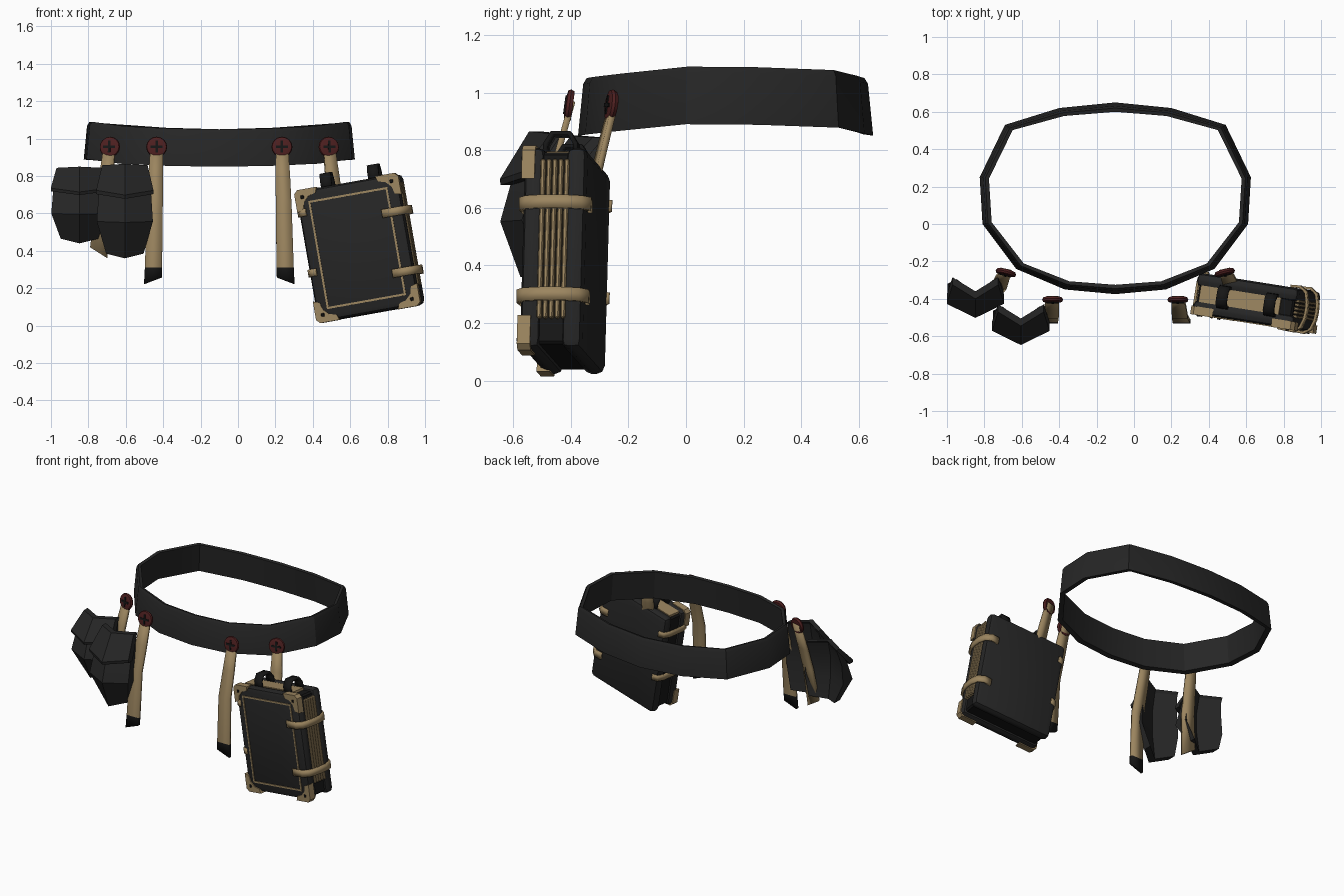
import bpy, bmesh, math
from mathutils import Matrix, Vector

cube = bpy.data.objects.get("Cube")
if cube:
    bpy.data.objects.remove(cube, do_unlink=True)


def material(name, r, g, b):
    m = bpy.data.materials.new(name)
    m.use_nodes = True
    m.diffuse_color = (r, g, b, 1)
    node = next(n for n in m.node_tree.nodes if n.type == 'BSDF_PRINCIPLED')
    node.inputs["Base Color"].default_value = (r, g, b, 1)
    node.inputs["Roughness"].default_value = 0.8
    return m


CHARCOAL = material("charcoal leather", .019, .019, .019)
BLACK = material("black trim", .008, .008, .008)
TAN = material("tan leather", .33, .235, .115)
RED = material("dark red button", .075, .014, .014)


def finish(bm, name, mats, matrix=None, angle=30):
    bmesh.ops.recalc_face_normals(bm, faces=bm.faces)
    mesh = bpy.data.meshes.new(name)
    bm.to_mesh(mesh)
    bm.free()
    obj = bpy.data.objects.new(name, mesh)
    bpy.context.collection.objects.link(obj)
    for m in mats:
        mesh.materials.append(m)
    if matrix:
        obj.matrix_world = matrix
    bpy.ops.object.select_all(action='DESELECT')
    obj.select_set(True)
    bpy.context.view_layer.objects.active = obj
    bpy.ops.object.shade_smooth_by_angle(angle=math.radians(angle))
    return obj


def box(name, center, size, mat, matrix=None, bevel=0, segments=2):
    bm = bmesh.new()
    bmesh.ops.create_cube(bm, size=1)
    bmesh.ops.scale(bm, vec=size, verts=bm.verts)
    if bevel:
        bmesh.ops.bevel(bm, geom=bm.edges[:], offset=bevel, segments=segments,
                        profile=.5, affect='EDGES')
    bmesh.ops.translate(bm, vec=center, verts=bm.verts)
    return finish(bm, name, [mat], matrix)


def loft(name, rings, mat, closed=False, matrix=None):
    """Skin between rings; closed joins the last ring to the first."""
    bm = bmesh.new()
    loops = [[bm.verts.new(p) for p in ring] for ring in rings]
    pairs = list(zip(loops, loops[1:]))
    if closed:
        pairs.append((loops[-1], loops[0]))
    n = len(loops[0])
    for a, b in pairs:
        for i in range(n):
            j = (i + 1) % n
            bm.faces.new((a[i], a[j], b[j], b[i]))
    if not closed:
        bm.faces.new(loops[0])
        bm.faces.new(loops[-1])
    return finish(bm, name, [mat], matrix)


def ribbon(name, pts, widths, across, thick, mats, matrix=None, slant=0, tip=False):
    """Flat band along pts; the last segment may take the second material."""
    bm = bmesh.new()
    across = Vector(across).normalized()
    rows = []
    for i, (p, w) in enumerate(zip(pts, widths)):
        drop = Vector((0, 0, slant if i == len(pts) - 1 else 0))
        half = across * w / 2
        rows.append((bm.verts.new(Vector(p) - half + drop),
                     bm.verts.new(Vector(p) + half - drop)))
    for a, b in zip(rows, rows[1:]):
        bm.faces.new((a[0], a[1], b[1], b[0]))
    bm.faces.ensure_lookup_table()
    if tip:
        bm.faces[-1].material_index = 1
    obj = finish(bm, name, mats, matrix)
    mod = obj.modifiers.new("thickness", 'SOLIDIFY')
    mod.thickness = thick
    mod.offset = 0
    return obj


# Waist belt: one half outline as x, y and lift, mirrored about its centre line
half = [(0, -.375, 0), (.27, -.35, .004), (.53, -.24, .016), (.71, 0, .04),
        (.725, .25, .038), (.59, .53, .028), (.3, .62, .008), (0, .65, 0)]
outline = half + [(-x, y, l) for x, y, l in half[-2:0:-1]]
CX, CY = -.1, .135


def belt_section(x, y, lift):
    d = Vector((x, y - CY))
    section = []
    for inset, z in ((0, .85), (.018, 1.03), (.03, 1.05), (.05, 1.045), (.035, .855)):
        p = d * (1 - inset / d.length)
        section.append((CX + p.x, CY + p.y, z + lift))
    return section


loft("belt", [belt_section(*p) for p in outline], CHARCOAL, closed=True)


# Buttons with crossed slots
def button(side, x, y, turn):
    m = (Matrix.Translation((x, y, .955)) @ Matrix.Rotation(turn, 4, 'Z')
         @ Matrix.Rotation(math.radians(82), 4, 'X'))
    rings = [[(r * math.cos(a), r * math.sin(a), z)
              for a in [math.tau * k / 16 for k in range(16)]]
             for r, z in ((.05, -.012), (.056, 0), (.052, .01), (.035, .014))]
    loft(side + "_button", rings, RED, matrix=m)
    for k, size in enumerate(((.065, .013, .008), (.013, .065, .008))):
        box(f"{side}_button_slot_{k}", (0, 0, .014), size, BLACK, m)


# Hanging straps, mirrored about the belt centre
for side, s in (("right", -1), ("left", 1)):
    button(side + "_inner", CX + s * .335, -.405, 0)
    ribbon(side + "_inner_strap",
           [(CX + s * .335, -.395, .97), (CX + s * .34, -.445, .79),
            (CX + s * .345, -.495, .62), (CX + s * .352, -.515, .31),
            (CX + s * .355, -.52, .24)],
           (.065, .078, .085, .092, .095), (1, 0, 0), .022, [TAN, BLACK],
           slant=s * .018, tip=True)
    button(side + "_outer", CX + s * .585, -.26, s * math.radians(14))
    end = .39 if s < 0 else .6
    ribbon(side + "_outer_strap",
           [(CX + s * .585, -.25, .97), (CX + s * .605, -.295, .79),
            (CX + s * .62, -.33, .64), (CX + s * .645, -.355, end)],
           (.06, .075, .082, .09), (1, s * .22, 0), .022, [TAN], slant=.028)


# Belt pouches: chevron sections for the body and the overhanging flap
def chevron(x, w, front, back, z, z_side):
    arm = .075
    return [(x - w, back + arm, z_side), (x, back, z), (x + w, back + arm, z_side),
            (x + w, front + arm, z_side), (x, front, z), (x - w, front + arm, z_side)]


def pouch(name, x, y, z, h):
    loft(name + "_body", [chevron(x, .1, y + .07, y + .13, z, z + .025),
                          chevron(x, .15, y, y + .105, z + .38 * h, z + .39 * h),
                          chevron(x, .14, y + .045, y + .105, z + .7 * h, z + .7 * h),
                          chevron(x, .12, y + .1, y + .13, z + .96 * h, z + .95 * h)],
         CHARCOAL)
    loft(name + "_flap", [chevron(x, .153, y + .002, y + .04, z + .63 * h, z + .68 * h),
                          chevron(x, .153, y - .002, y + .05, z + .67 * h, z + .72 * h),
                          chevron(x, .122, y + .1, y + .14, z + h, z + .985 * h)],
         CHARCOAL)


pouch("front_pouch", -.605, -.645, .36, .505)
pouch("side_pouch", -.848, -.5, .44, .41)

# Travel case: all parts share one tilted frame
CASE = (Matrix.Translation((.655, -.42, .415)) @ Matrix.Rotation(math.radians(-9), 4, 'Z')
        @ Matrix.Rotation(math.radians(-10), 4, 'Y'))
W, H, F = .56, .71, .11
for label, s in (("front", -1), ("back", 1)):
    box(f"case_{label}_cover", (0, s * .073, 0), (W, .074, H), CHARCOAL, CASE, .03)
box("case_core", (0, 0, 0), (W - .035, .12, H - .035), BLACK, CASE, .01, 1)
box("case_top_panel", (-.03, 0, H / 2 - .012), (.44, .09, .02), TAN, CASE)
for k in range(5):
    box(f"case_side_slat_{k}", (W / 2 - .012, (k - 2) * .021, .03),
        (.034, .016, .56), TAN, CASE, .004, 1)

# Thin border on the front cover
for s, label in ((-1, "lower_or_left"), (1, "upper_or_right")):
    box(f"border_{label}_rail", (0, -F - .001, s * .288), (.435, .008, .011), TAN, CASE)
    box(f"border_{label}_stile", (s * .212, -F - .001, 0), (.011, .008, .576), TAN, CASE)

# Corner guards with rivets
guard = [(0, .02), (.02, 0), (.125, 0), (.115, .03), (.075, .04),
         (.045, .07), (.035, .11), (0, .12)]
for sx in (-1, 1):
    for sz in (-1, 1):
        tag = ("left" if sx > 0 else "right") + ("_upper" if sz > 0 else "_lower")
        rings = [[(sx * (W / 2 + .006 - u), y, sz * (H / 2 + .006 - v)) for u, v in guard]
                 for y in (-F - .006, -.07)]
        loft(tag + "_corner_guard", rings, TAN, matrix=CASE)
        box(tag + "_rivet", (sx * (W / 2 - .035), -F - .008, sz * (H / 2 - .035)),
            (.018, .008, .018), BLACK, CASE, .003, 1)

# Closing straps around the left side, short tabs on the right side
wrap = [(.165, -.116), (.25, -.12), (.285, -.095), (.3, -.045), (.303, 0),
        (.3, .045), (.285, .095), (.25, .12), (.2, .116)]
tab = [(-.24, -.116), (-.275, -.1), (-.288, -.06), (-.288, .06), (-.275, .1), (-.24, .116)]
for label, z in (("upper", .157), ("lower", -.168)):
    ribbon(label + "_closing_strap", [(x, y, z) for x, y in wrap], [.046] * len(wrap),
           (0, 0, 1), .014, [TAN], CASE)
    ribbon(label + "_hinge_tab", [(x, y, z + .08) for x, y in tab], [.04] * len(tab),
           (0, 0, 1), .012, [TAN], CASE)

# Two arched carrying loops on top
arch = [(-.055, -.02), (-.052, .03), (-.03, .066), (.03, .066), (.052, .03), (.055, -.02)]
for label, x in (("right", -.115), ("left", .145)):
    ribbon(label + "_carry_loop", [(x, y, H / 2 + z) for y, z in arch], [.06] * len(arch),
           (1, 0, 0), .016, [BLACK], CASE)
